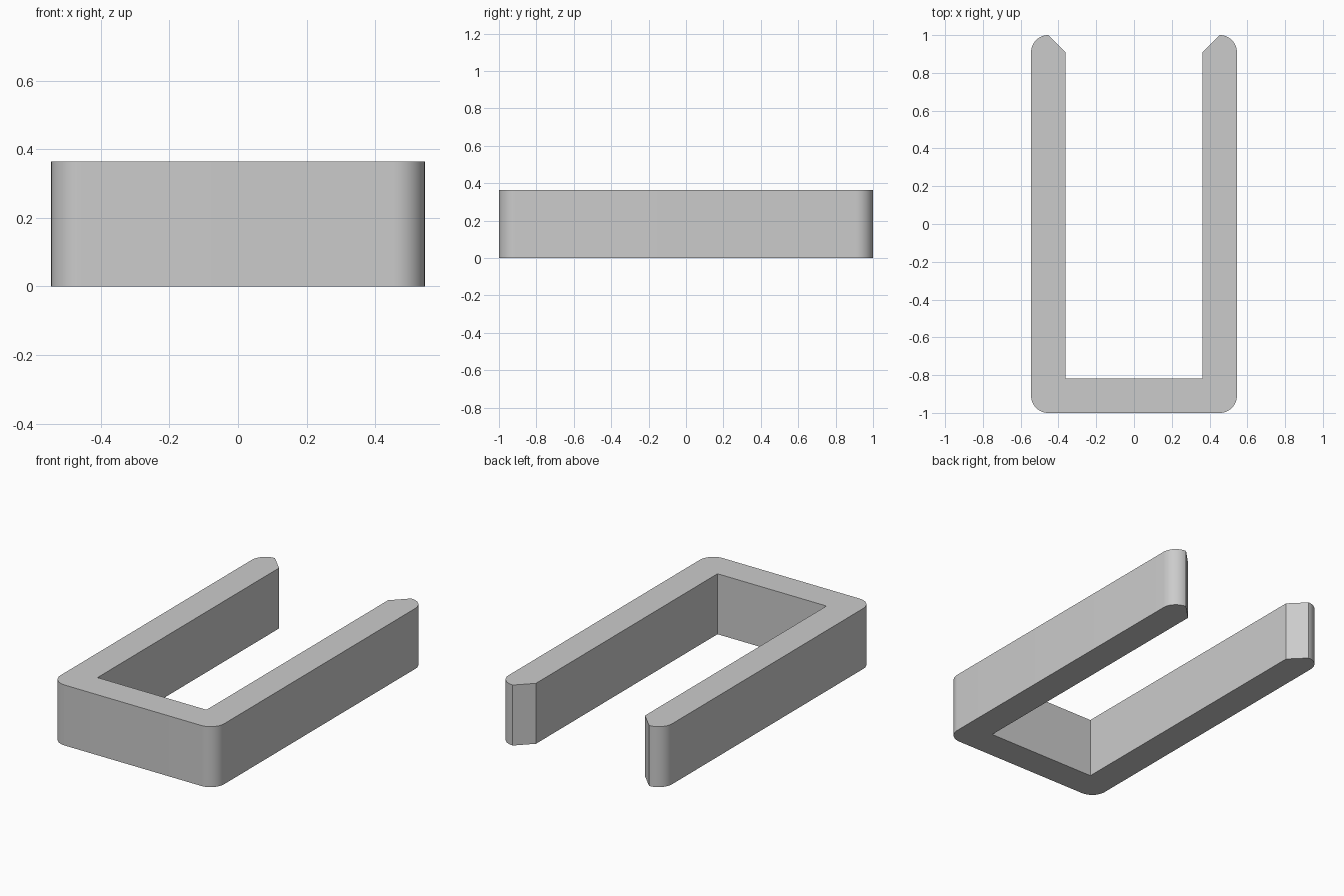
import bpy
import bmesh
from math import cos, sin, pi, radians

cube = bpy.data.objects.get("Cube")
if cube:
    bpy.data.objects.remove(cube, do_unlink=True)

HALF_W, HALF_L, HEIGHT = 0.545, 1.0, 0.364
WALL = 0.182
RADIUS = WALL / 2
STEPS = 12


def arc(cx, cy, start, end):
    """Points of a rounded corner, angles in degrees."""
    angles = [radians(start + (end - start) * i / STEPS) for i in range(STEPS + 1)]
    return [(cx + RADIUS * cos(a), cy + RADIUS * sin(a)) for a in angles]


# Half outline on +x: rounded base corner, rounded tip, inner chamfer, inner corner
cx, cy = HALF_W - RADIUS, HALF_L - RADIUS
inner = HALF_W - WALL
half = arc(cx, -cy, -90, 0) + arc(cx, cy, 0, 90)
half += [(inner, cy), (inner, WALL - HALF_L)]
outline = half + [(-x, y) for x, y in reversed(half)]

# Extrude the outline into the U-shaped clip
bm = bmesh.new()
base = bm.faces.new([bm.verts.new((x, y, 0)) for x, y in outline])
top = bmesh.ops.extrude_face_region(bm, geom=[base], use_keep_orig=True)["geom"]
bmesh.ops.translate(bm, vec=(0, 0, HEIGHT),
                    verts=[v for v in top if isinstance(v, bmesh.types.BMVert)])
bmesh.ops.recalc_face_normals(bm, faces=bm.faces)
mesh = bpy.data.meshes.new("u_clip")
bm.to_mesh(mesh)
bm.free()
clip = bpy.data.objects.new("u_clip", mesh)
bpy.context.collection.objects.link(clip)

# Plain grey finish
grey = bpy.data.materials.new("light_grey")
grey.use_nodes = True
colour = (0.6, 0.6, 0.6, 1)
grey.diffuse_color = colour
grey.node_tree.nodes["Principled BSDF"].inputs["Base Color"].default_value = colour
mesh.materials.append(grey)

# Smooth rounded corners, sharp edges elsewhere
bpy.ops.object.select_all(action="DESELECT")
clip.select_set(True)
bpy.context.view_layer.objects.active = clip
bpy.ops.object.shade_smooth_by_angle(angle=radians(30))
